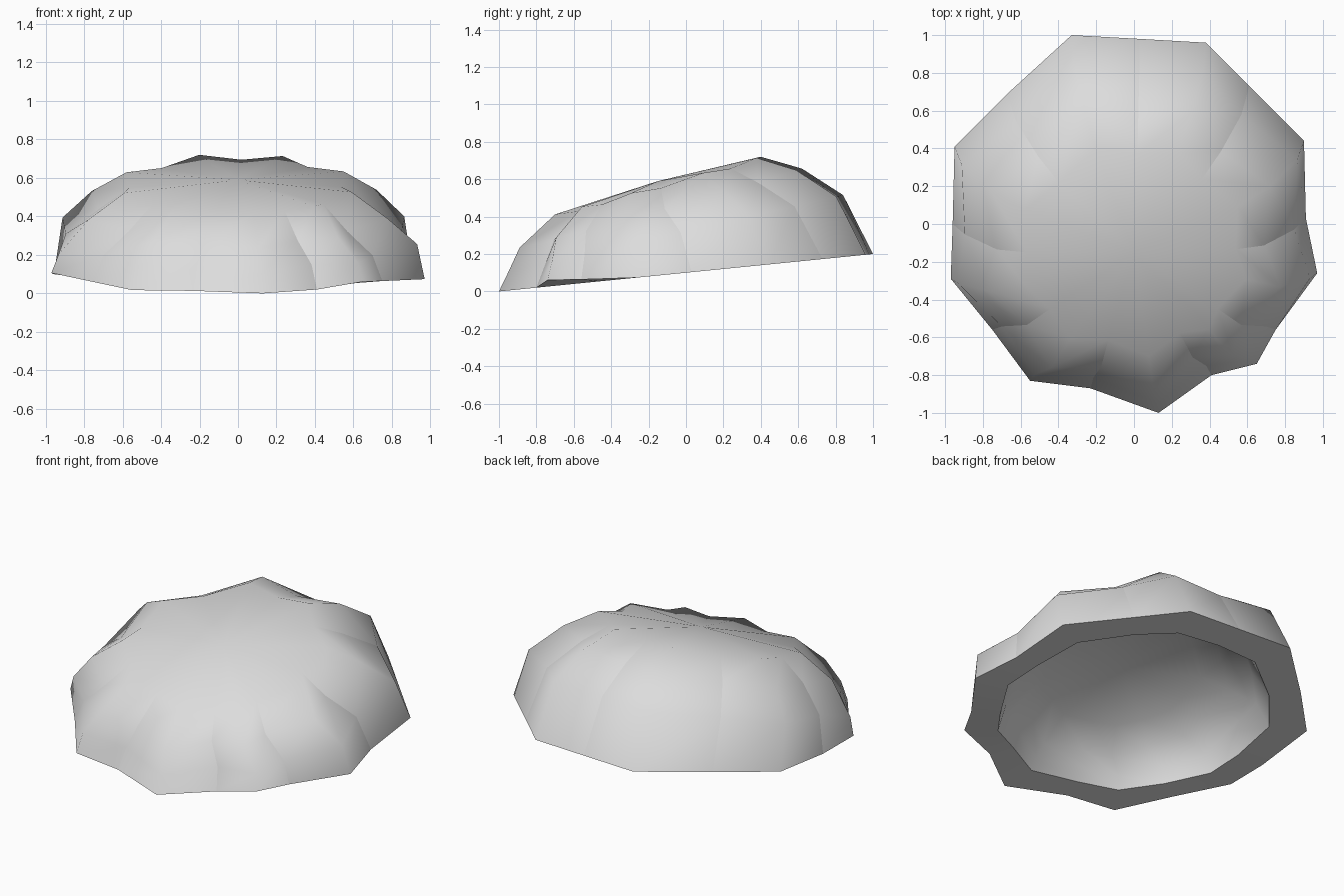
import bpy, bmesh
from mathutils import Vector

cube = bpy.data.objects.get("Cube")
if cube:
    bpy.data.objects.remove(cube, do_unlink=True)

# One plain grey
COLOUR = (0.72, 0.72, 0.72, 1)
grey = bpy.data.materials.new("plain_grey")
grey.use_nodes = True
grey.diffuse_color = COLOUR
bsdf = next(n for n in grey.node_tree.nodes if n.type == 'BSDF_PRINCIPLED')
bsdf.inputs["Base Color"].default_value = COLOUR

# Uneven nine-lobed rim, counter-clockwise: ridges and valleys alternate
outline = [Vector(p) for p in (
    (.13, -1), (.41, -.8), (.65, -.74), (.75, -.56), (.97, -.26), (.91, .03),
    (.9, .44), (.61, .73), (.38, .96), (.03, .98), (-.33, 1), (-.67, .69),
    (-.95, .41), (-.96, 0), (-.97, -.29), (-.75, -.56), (-.55, -.83), (-.23, -.87))]

# Tilted rings from rim to crown:
# width, depth, y shift, height at y = 0, slope along y, valley pinch, valley drop
RIM_HEIGHT = 0.1
rings = ((1, 1, 0, RIM_HEIGHT, .1, 1, 0),
         (.96, .895, -.055, .322, .23, .972, 0),
         (.8, .755, -.135, .483, .28, .945, .01),
         (.61, .55, -.15, .608, .28, .97, .018))
CROWN = (0, -.15, .59)


def bridge(bm, lower, upper):
    n = len(lower)
    for i in range(n):
        j = (i + 1) % n
        bm.faces.new((lower[i], lower[j], upper[j], upper[i]))


def crease(loop_pairs):
    """Keep the edges between these vertex pairs sharp."""
    for a, b in loop_pairs:
        edge = next(e for e in a.link_edges if e.other_vert(a) == b)
        edge.smooth = False


def shell_wall(bm, points, shift, rise):
    """Skin the rings over an outline and close the crown."""
    loops = []
    for width, depth, dy, height, slope, pinch, drop in rings:
        loop = []
        for i, p in enumerate(points):
            valley = i % 2
            k = pinch if valley else 1
            y = p.y * depth * k + dy * shift
            z = RIM_HEIGHT + (height - RIM_HEIGHT - drop * valley) * rise + slope * y
            loop.append(bm.verts.new((p.x * width * k, y, z)))
        loops.append(loop)
    for a, b in zip(loops, loops[1:]):
        bridge(bm, a, b)
    x, y, z = CROWN
    tip = bm.verts.new((x, y * shift, RIM_HEIGHT + (z - RIM_HEIGHT) * rise))
    top = loops[-1]
    for i in range(len(top)):
        bm.faces.new((top[i], top[(i + 1) % len(top)], tip))
    return loops


bm = bmesh.new()

# Outer dome, with a few curled rim corners and one flattened lobe
outer = shell_wall(bm, outline, 1, 1)
for corner, lift in ((2, .035), (3, .02), (14, .035), (15, .015)):
    outer[0][corner].co.z += lift
outer[1][14].co.z -= .045

# Hollow underside with a rounder opening
opening = [p * 0.4 + p.normalized() * 0.395 for p in outline]
inner = shell_wall(bm, opening, 0.8, 0.7)

# Flat rim band
bridge(bm, outer[0], inner[0])
bmesh.ops.recalc_face_normals(bm, faces=bm.faces)

# Smooth dome with crisp rim edges and valley creases
for face in bm.faces:
    face.smooth = True
for rim in (outer[0], inner[0]):
    crease(zip(rim, rim[1:] + rim[:1]))
for lower, upper in zip(outer, outer[1:]):
    crease(list(zip(lower, upper))[1::2])

mesh = bpy.data.meshes.new("hollow_cap")
bm.to_mesh(mesh)
bm.free()
mesh.materials.append(grey)
shell = bpy.data.objects.new("hollow_cap", mesh)
bpy.context.collection.objects.link(shell)
